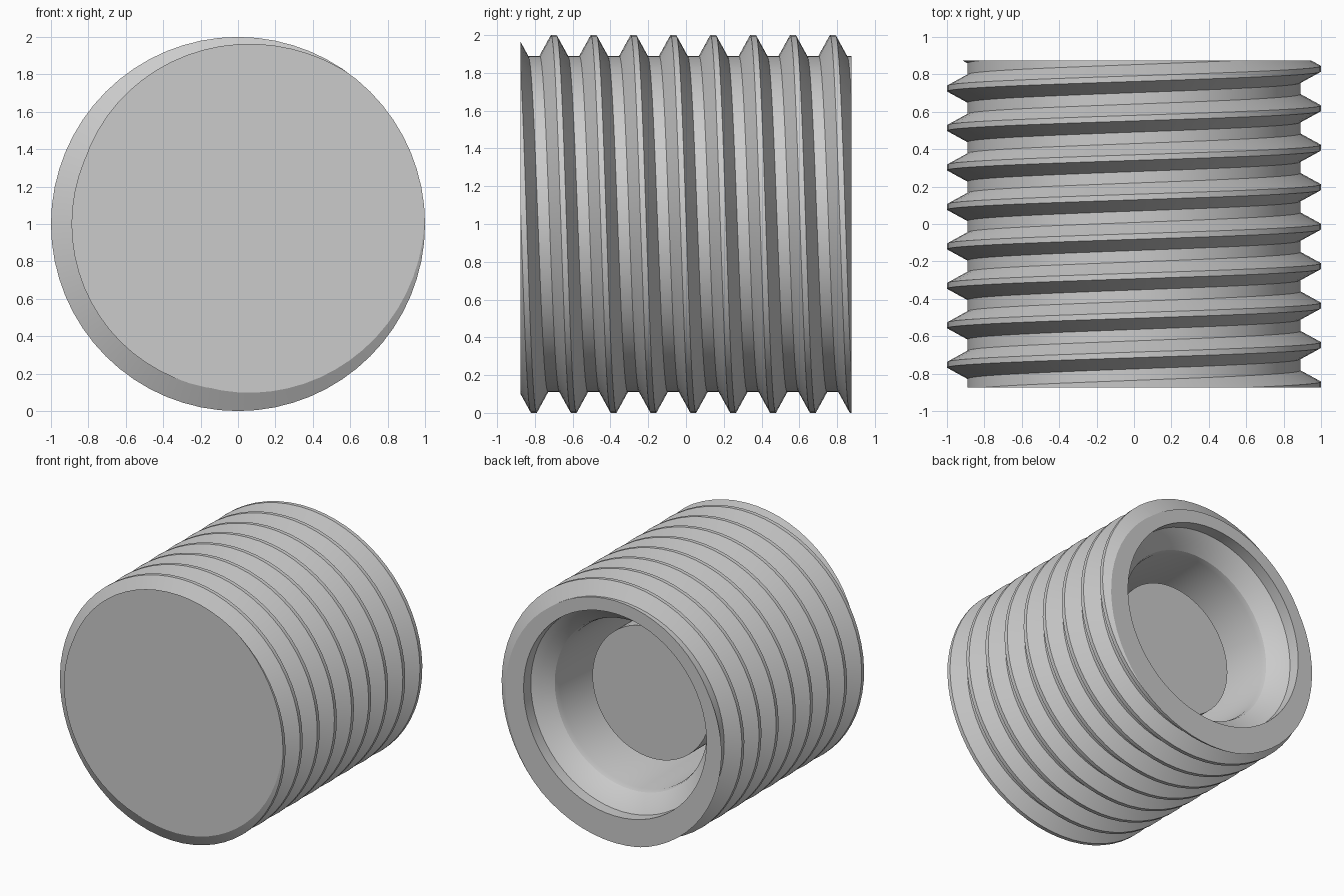
import bpy
import bmesh
from math import sin, cos, tau, radians

cube = bpy.data.objects.get("Cube")
if cube:
    bpy.data.objects.remove(cube)

HALF = 0.875       # half of the plug length
PITCH = 0.211      # thread pitch
SEG = 64           # sides around the axis


def point(radius, angle, y):
    """Point around the plug axis, clockwise from the top."""
    return (radius * sin(angle), y, 1 + radius * cos(angle))


def surface(bm, rows):
    """Join successive rows of points with quads."""
    rows = [[bm.verts.new(p) for p in row] for row in rows]
    for a, b in zip(rows, rows[1:]):
        for k in range(len(a) - 1):
            bm.faces.new((a[k], b[k], b[k + 1], a[k + 1]))


bm = bmesh.new()

# Helical thread: flat root, flank, flat crest, flank
thread = [(-0.075, 0.89), (-0.015, 1.0), (0.015, 1.0), (0.075, 0.89)]
surface(bm, [[point(r, tau * i / SEG, -0.70 + PITCH * (turn + i / SEG) + dy)
              for turn in range(-3, 11) for dy, r in thread]
             for i in range(SEG + 1)])
bmesh.ops.remove_doubles(bm, verts=bm.verts, dist=0.0002)

# Trim both ends square
ends = {}
for side in (-1, 1):
    cut = bmesh.ops.bisect_plane(
        bm, geom=bm.verts[:] + bm.edges[:] + bm.faces[:], dist=1e-5,
        plane_co=(0, side * HALF, 0), plane_no=(0, side, 0), clear_outer=True)
    bmesh.ops.remove_doubles(bm, verts=bm.verts, dist=0.0002)
    ends[side] = [e for e in bm.edges if e.is_boundary
                  and all(abs(v.co.y - side * HALF) < 1e-4 for v in e.verts)]

# Solid front face
bmesh.ops.triangle_fill(bm, edges=ends[-1], use_beauty=True, normal=(0, -1, 0))

# Stepped socket with a central post, as (radius, depth)
socket = [(0.79, 0), (0.79, 0.09), (0.73, 0.13), (0.66, 0.2), (0.65, 0.24), (0.65, 1.1),
          (0.51, 1.1), (0.51, 0.45), (0, 0.45)]
surface(bm, [[point(r, tau * i / SEG, HALF - d) for r, d in socket]
             for i in range(SEG + 1)])
bmesh.ops.remove_doubles(bm, verts=bm.verts, dist=0.0002)

# Flat back rim between thread and socket
rim = [e for e in bm.edges if e.is_boundary]
bmesh.ops.triangle_fill(bm, edges=rim, use_beauty=True, normal=(0, 1, 0))
bmesh.ops.dissolve_degenerate(bm, edges=bm.edges, dist=1e-5)
bmesh.ops.recalc_face_normals(bm, faces=bm.faces)

mesh = bpy.data.meshes.new("threaded_plug")
bm.to_mesh(mesh)
bm.free()
plug = bpy.data.objects.new("threaded_plug", mesh)
bpy.context.collection.objects.link(plug)

# Plain grey finish
grey = bpy.data.materials.new("light_grey")
grey.use_nodes = True
grey.diffuse_color = (0.6, 0.6, 0.6, 1)
grey.node_tree.nodes["Principled BSDF"].inputs["Base Color"].default_value = (0.6, 0.6, 0.6, 1)
mesh.materials.append(grey)

bpy.context.view_layer.objects.active = plug
plug.select_set(True)
bpy.ops.object.shade_smooth_by_angle(angle=radians(25))
